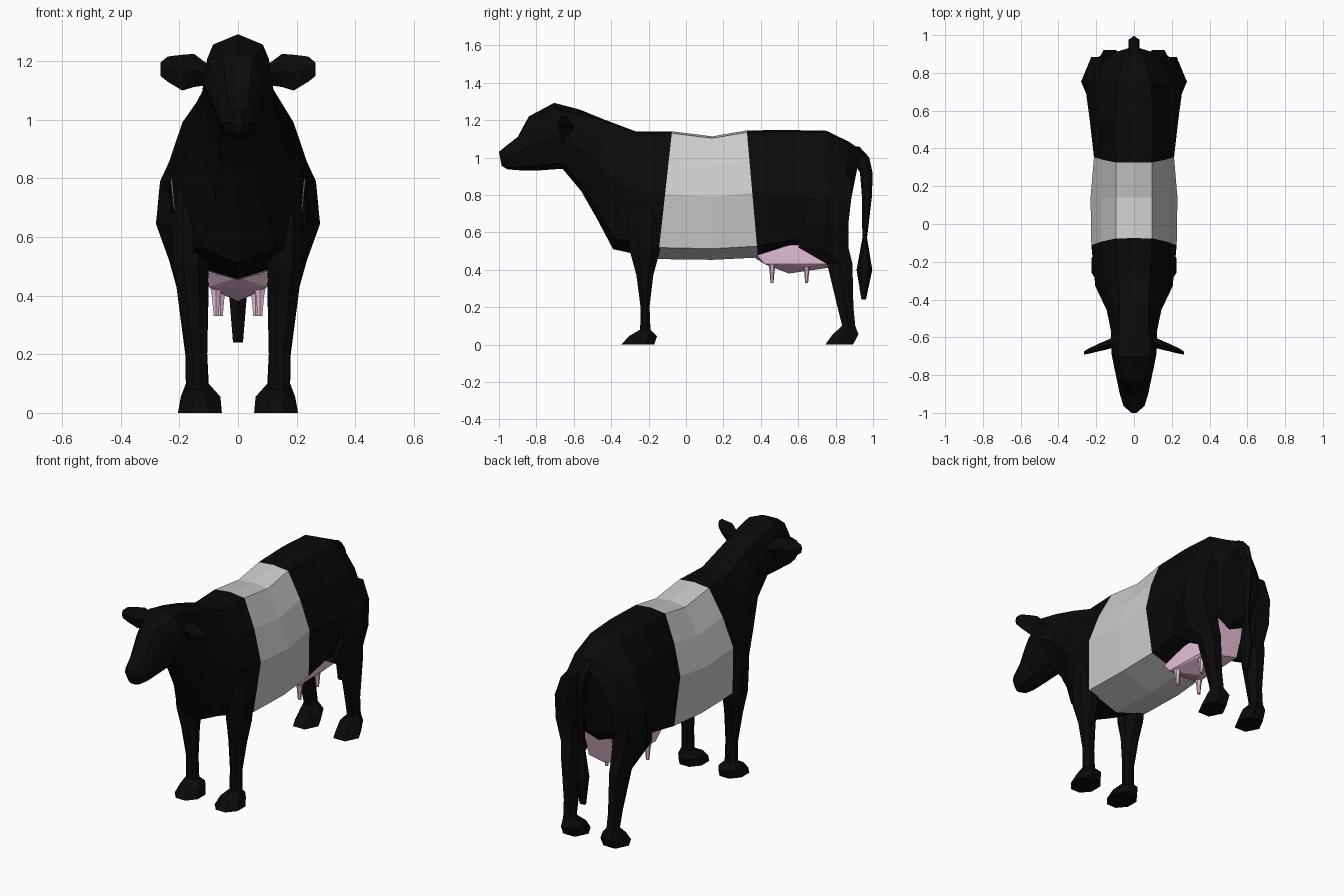
import bpy, bmesh, math
from mathutils import Vector


def material(name, rgb):
    m = bpy.data.materials.new(name)
    m.diffuse_color = (*rgb, 1)
    return m


BLACK = material("black_hide", (0.003, 0.003, 0.003))
PINK = material("pink_skin", (0.8, 0.52, 0.68))


def finish(name, bm, mat):
    bmesh.ops.recalc_face_normals(bm, faces=bm.faces)
    me = bpy.data.meshes.new(name)
    bm.to_mesh(me)
    bm.free()
    ob = bpy.data.objects.new(name, me)
    bpy.context.collection.objects.link(ob)
    if mat:
        me.materials.append(mat)
    return ob


def loft(name, rings, mat, start=True, end=True):
    bm = bmesh.new()
    vs = [[bm.verts.new(p) for p in r] for r in rings]
    n = len(vs[0])
    for a, b in zip(vs, vs[1:]):
        for i in range(n):
            j = (i + 1) % n
            bm.faces.new((a[i], a[j], b[j], b[i]))
    if start:
        bm.faces.new(vs[0])
    if end:
        bm.faces.new(vs[-1])
    return finish(name, bm, mat)


def body_ring(yt, zt, yb, zb, wt, w, wl, drop=.015, mid=.49):
    # half outline from spine to belly, then mirrored
    half = [(0, 0), (wt, drop), (.42 * wt + .58 * w, .24), (w, mid), (wl, .91), (0, 1)]
    pts = [Vector((x, yt + (yb - yt) * t, zt + (zb - zt) * t)) for x, t in half]
    return pts + [Vector((-p.x, p.y, p.z)) for p in pts[-2:0:-1]]


def flat_ring(z, y0, y1, x0, x1, s=1, n=8, offset=.5):
    # horizontal polygon filling the given extents
    angs = [2 * math.pi * (i + offset) / n for i in range(n)]
    rx = .5 / max(math.cos(a) for a in angs)
    ry = .5 / max(math.sin(a) for a in angs)
    return [Vector((s * ((x0 + x1) / 2 + (x1 - x0) * rx * math.cos(a)),
                    (y0 + y1) / 2 + (y1 - y0) * ry * math.sin(a), z)) for a in angs]


# Head, neck and trunk: spine y z, underside y z, top / mid / low half widths
head_neck = [
    (-1.0, 1.03, -.985, .955, .012, .022, .012),
    (-.97, 1.055, -.955, .937, .035, .056, .035, .04),
    (-.90, 1.11, -.90, .932, .04, .075, .045, .04),
    (-.84, 1.22, -.80, .93, .05, .092, .05, .05),
    (-.705, 1.292, -.66, .94, .085, .12, .06, .1),
    (-.57, 1.257, -.56, .82, .08, .122, .06, .06),
    (-.43, 1.2, -.48, .68, .075, .145, .08),
    (-.27, 1.14, -.39, .51, .085, .205, .13),
]
belt_front = (-.075, 1.14, -.15, .457, .095, .226, .2)
belt_back = (.325, 1.145, .385, .465, .095, .212, .19)
rear = [
    (.55, 1.147, .56, .50, .10, .235, .185, .015, .54),
    (.75, 1.143, .76, .51, .09, .262, .19, .015, .58),
    (.87, 1.085, .83, .58, .06, .215, .15, .03, .5),
    (.935, 1.04, .85, .61, .02, .13, .09),
]
loft("front_body", [body_ring(*r) for r in head_neck + [belt_front]], BLACK, end=False)
loft("white_belt", [body_ring(*r) for r in (
    belt_front, (.14, 1.113, .14, .453, .095, .23, .2), belt_back)], None, False, False)
loft("rear_body", [body_ring(*r) for r in [belt_back] + rear], BLACK, start=False)

# Legs: z, y range, x range
front_leg = [
    (.84, -.28, -.16, .13, .19), (.65, -.31, -.13, .10, .226), (.5, -.30, -.14, .10, .222),
    (.37, -.265, -.175, .105, .20), (.2, -.243, -.195, .108, .175),
    (.08, -.245, -.19, .105, .175), (.045, -.305, -.155, .07, .19), (0, -.345, -.17, .055, .203),
]
hind_leg = [
    (.9, .65, .88, .12, .215), (.79, .63, .885, .11, .266), (.645, .64, .868, .09, .28),
    (.52, .60, .868, .09, .235), (.43, .755, .89, .10, .21), (.2, .81, .895, .105, .18),
    (.1, .835, .905, .10, .178), (.055, .785, .922, .06, .195), (0, .745, .893, .055, .205),
]
for s, side in ((1, "left"), (-1, "right")):
    loft(f"front_leg_{side}", [flat_ring(*r, s) for r in front_leg], BLACK)
    loft(f"hind_leg_{side}", [flat_ring(*r, s, 6, 0) for r in hind_leg], BLACK)
    # Ear: sections along x with z range, y centre and half thickness
    ear = [(.09, 1.12, 1.18, -.62, .03), (.15, 1.112, 1.225, -.642, .024),
           (.19, 1.1, 1.222, -.655, .02), (.24, 1.13, 1.216, -.673, .014),
           (.265, 1.15, 1.195, -.683, .008)]
    loft(f"ear_{side}", [[(s * x, y - t, (a + b) / 2), (s * x, y, a),
                          (s * x, y + t, (a + b) / 2), (s * x, y, b)]
                         for x, a, b, y, t in ear], BLACK)
    # Teats
    for k, (x, y) in {"front": (.075, .46), "rear": (.06, .645)}.items():
        loft(f"teat_{k}_{side}", [flat_ring(z, y - r, y + r, x - r, x + r, s, 6)
             for z, r in ((.44, .022), (.4, .014), (.33, .008))], PINK)

# Tail with tuft
tail = [(1.06, .87, .925, .03), (1.0, .88, .98, .025), (.92, .93, .997, .02),
        (.8, .94, .995, .018), (.57, .943, .968, .014), (.4, .912, .996, .03), (.24, .938, .962, .017)]
loft("tail", [flat_ring(z, a, b, -w, w, 1, 6) for z, a, b, w in tail], BLACK)

# Udder
bm = bmesh.new()
for x, y, z in [(.105, .38, .478), (.1, .42, .43), (.085, .64, .42), (.1, .545, .53),
                (.09, .765, .43), (.09, .82, .6), (0, .55, .38), (0, .37, .462), (0, .76, .41)]:
    for s in ((1, -1) if x else (1,)):
        bm.verts.new((s * x, y, z))
bmesh.ops.convex_hull(bm, input=bm.verts)
finish("udder", bm, PINK)
